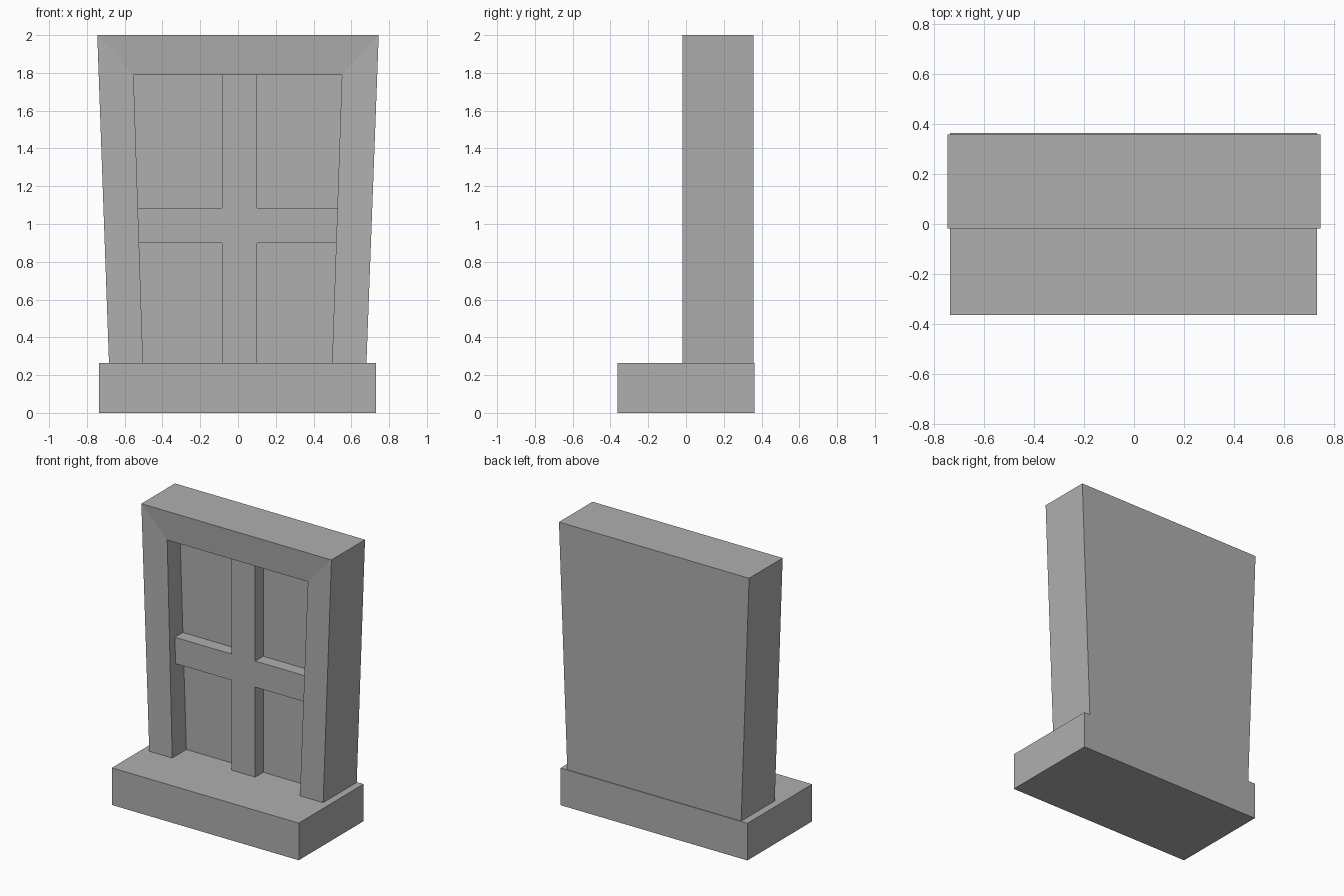
import bpy, bmesh

cube = bpy.data.objects.get("Cube")
if cube:
    bpy.data.objects.remove(cube, do_unlink=True)

stone = bpy.data.materials.new("grey stone")
stone.use_nodes = True
colour = (0.43, 0.43, 0.43, 1)
stone.diffuse_color = colour
stone.node_tree.nodes["Principled BSDF"].inputs["Base Color"].default_value = colour


def finish(name, bm, recalc=True):
    if recalc:
        bmesh.ops.recalc_face_normals(bm, faces=bm.faces)
    mesh = bpy.data.meshes.new(name)
    bm.to_mesh(mesh)
    bm.free()
    mesh.materials.append(stone)
    obj = bpy.data.objects.new(name, mesh)
    bpy.context.collection.objects.link(obj)
    return obj


def prism(name, outline, front, back):
    """Extrude an (x, z) outline from front to back along y."""
    bm = bmesh.new()
    face = bm.faces.new([bm.verts.new((x, front, z)) for x, z in outline])
    moved = bmesh.ops.extrude_face_region(bm, geom=[face])["geom"]
    verts = [v for v in moved if isinstance(v, bmesh.types.BMVert)]
    bmesh.ops.translate(bm, vec=(0, back - front, 0), verts=verts)
    # Put back the front cap if the extrusion removed it
    if len(bm.faces) < len(outline) + 2:
        bmesh.ops.holes_fill(bm, edges=bm.edges, sides=0)
    return finish(name, bm)


BASE_TOP, TOP = 0.263, 2.0
FRONT, PANEL, BACK = -0.018, 0.14, 0.358

# Plinth: a plain step reaching out in front of the doorway
prism("plinth", [(-0.735, 0), (0.73, 0), (0.73, BASE_TOP), (-0.735, BASE_TOP)],
      -0.3625, 0.3625)

# Door surround: tapered slab with a recessed opening, standing on the plinth
outer = [(-0.683, BASE_TOP), (-0.745, TOP), (0.745, TOP), (0.68, BASE_TOP)]
inner = [(-0.503, BASE_TOP), (-0.553, 1.788), (0.55, 1.788), (0.498, BASE_TOP)]
bm = bmesh.new()


def row(points, depths):
    return [bm.verts.new((x, y, z)) for (x, z), y in zip(points, depths)]


back = row(outer, [BACK] * 4)
front = row(outer, [FRONT] * 4)
lip_in = FRONT + 0.015  # lintel leans in slightly towards the opening
lip = row(inner, [FRONT, lip_in, lip_in, FRONT])
recess = row(inner, [PANEL] * 4)
for a, b in ((back, front), (front, lip), (lip, recess)):
    for i in range(3):
        bm.faces.new((a[i], a[i + 1], b[i + 1], b[i]))
bm.faces.new(recess)
bm.faces.new(back[::-1])
finish("door_surround", bm)

# Cross bars: one cross-shaped piece, its ends buried in the surround
left, right, low, high = -0.085, 0.1, 0.9, 1.085
end, foot, head = 0.56, BASE_TOP - 0.02, 1.81
cross = [(left, foot), (right, foot), (right, low), (end, low),
         (end, high), (right, high), (right, head), (left, head),
         (left, high), (-end, high), (-end, low), (left, low)]
prism("door_cross_bars", cross, 0.05, PANEL + 0.01)
